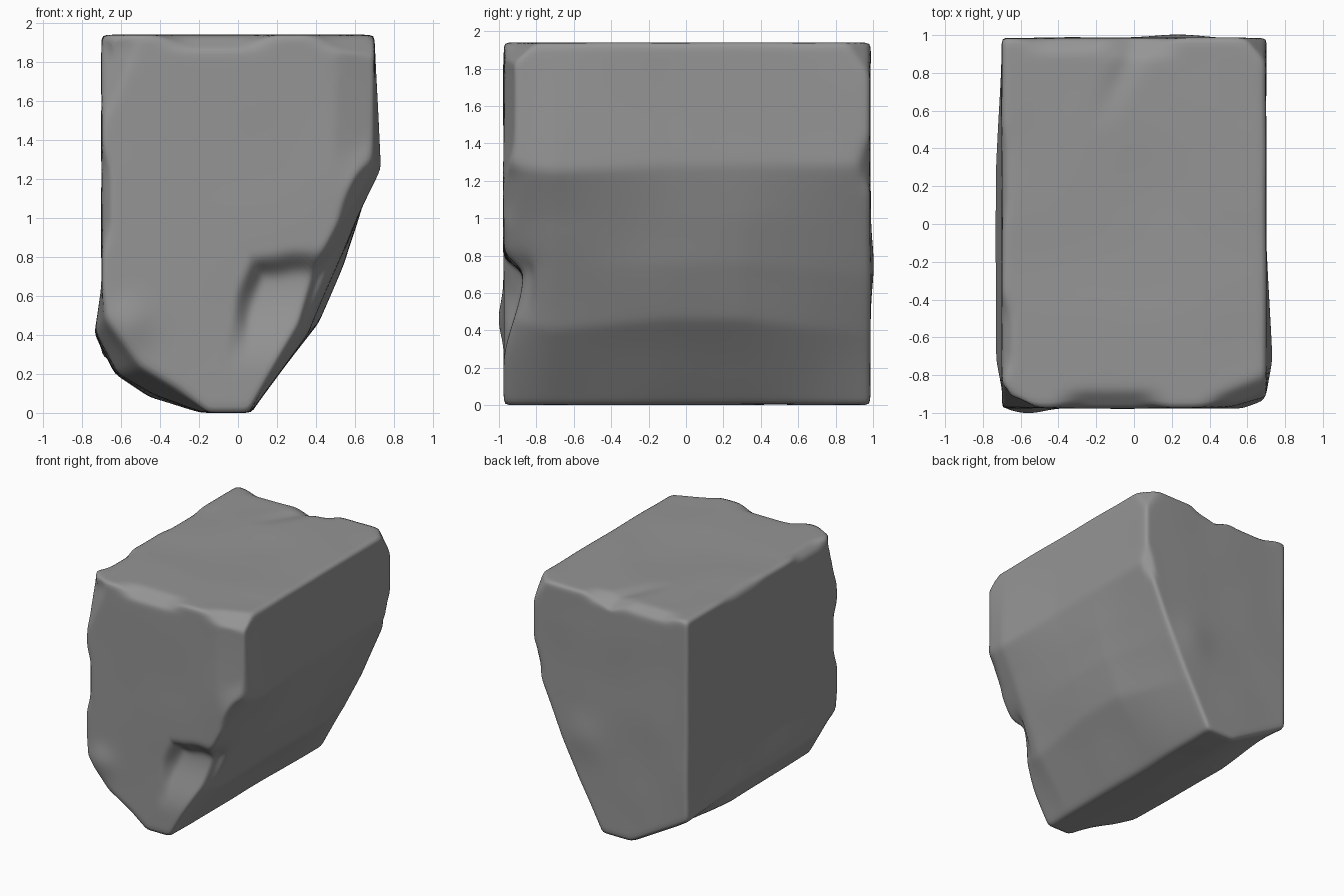
import bpy, bmesh, math
from mathutils import Vector, noise

if "Cube" in bpy.data.objects:
    bpy.data.objects.remove(bpy.data.objects["Cube"])

# Cross-sections (x, z) below the shared top corners, lofted from front to back
TOP = [(-0.7, 1.94), (0.7, 1.94)]
BACK = [(0.70, 1.28), (0.57, 0.99), (0.44, 0.70), (0.28, 0.38), (0.07, 0), (-0.19, 0),
        (-0.4, 0.12), (-0.58, 0.22), (-0.7, 0.29), (-0.7, 0.65)]
MID = [(0.70, 1.28), (0.62, 1.0), (0.54, 0.76), (0.41, 0.46), (0.06, 0), (-0.18, 0),
       (-0.45, 0.08), (-0.63, 0.2), (-0.735, 0.4), (-0.7, 0.65)]
NEAR = [(0.735, 1.25), (0.61, 1.0), (0.5, 0.74), (0.36, 0.40), (0.06, 0), (-0.17, 0),
        (-0.43, 0.09), (-0.62, 0.2), (-0.735, 0.42), (-0.7, 0.65)]
FRONT = [(0.69, 1.28), (0.52, 0.98), (0.40, 0.76), (0.31, 0.45), (0.05, 0), (-0.15, 0),
         (-0.3, 0.12), (-0.5, 0.24), (-0.68, 0.48), (-0.7, 0.65)]
SECTIONS = [(-0.975, FRONT), (-0.72, NEAR), (-0.1, MID), (0.3, MID), (0.985, BACK)]
STEP = 0.028

# Edge chips: point on cutting plane, outward normal, reach
CHIPS = [
    ((-0.12, -0.93, 1.90), (0, -0.8, 1.0), 0.34),
    ((0.60, -0.88, 1.90), (0.3, -0.7, 0.8), 0.32),
    ((0.58, -0.95, 1.60), (0.3, -1, 0), 0.48),
    ((-0.64, -0.93, 1.74), (-0.7, -1, 0.3), 0.32),
    ((-0.67, -0.95, 1.1), (-1, -0.8, 0), 0.3),
    ((0.60, -0.93, 1.14), (0.7, -0.6, -0.3), 0.22),
    ((0.02, 0.93, 1.91), (0, 0.6, 1), 0.25),
    ((-0.35, 0.95, 1.91), (0, 0.8, 1), 0.3),
    ((0.67, 0.93, 1.87), (0.8, 0.7, 0.5), 0.24),
    ((0.67, 0.95, 1.29), (0.7, 0.7, -0.2), 0.18),
    ((-0.67, -0.60, 1.91), (-1, 0, 1), 0.25),
    ((-0.68, 0.25, 1.925), (-1, 0, 1), 0.3),
]
CHIPS = [(Vector(c), Vector(n).normalized(), r) for c, n, r in CHIPS]


def ease(t):
    t = max(0.0, min(1.0, t))
    return t * t * (3 - 2 * t)


def weather(x, y, z):
    p = Vector((x, y, z))
    for c, n, r in CHIPS:
        d = (p - c).dot(n)
        if d > 0:
            p -= n * d * ease(1.7 * (1 - (p - c).length / r))
    # Gouge low on the right of the front face
    wob = 0.03 * noise.noise(p * 6)
    left = p.x - (-0.07 + 0.27 * (p.z - 0.38)) + wob
    top = 0.83 + 0.1 * (p.x - 0.25) - p.z + wob
    cut = ease(min(left, top) / 0.12) * ease((p.z - 0.2) / 0.5)
    p.y += 0.10 * cut * ease((-0.78 - p.y) / 0.17)
    # Shallow bulges on front and back
    if p.y < -0.9:
        p.y -= 0.03 * math.exp(-((p.x + 0.56) ** 2 + (p.z - 0.46) ** 2) / 0.012)
    if p.y > 0.9:
        p.y += 0.02 * math.exp(-((p.x - 0.25) ** 2 + (p.z - 0.75) ** 2) / 0.03)
    # Crease and dish in the top
    if p.z > 1.85:
        t = max(0.0, min(1.0, (p.y - 0.5) / 0.42))
        p.z -= 0.03 * t * math.exp(-((p.x + 0.2 - 0.2 * t) / 0.06) ** 2)
        p.z -= 0.012 * math.exp(-(p.x ** 2 + p.y ** 2) / 0.12)
    # Gentle overall roughness
    p += 0.006 * noise.noise_vector(p * 2.2)
    p.z = max(0.0, min(1.94, p.z))
    return p


# Fine outlines with matching point counts
mid = [Vector(q) for q in TOP + MID]
COUNTS = [max(2, round((mid[(i + 1) % len(mid)] - q).length / STEP)) for i, q in enumerate(mid)]


def outline(profile):
    pts = [Vector(q) for q in TOP + profile]
    return [pts[i].lerp(pts[(i + 1) % len(pts)], k / n)
            for i, n in enumerate(COUNTS) for k in range(n)]


# Loft of the sides, then concentric rings closing each end
loft = []
dense = [(y, outline(prof)) for y, prof in SECTIONS]
for (y0, a), (y1, b) in zip(dense, dense[1:]):
    n = round((y1 - y0) / STEP)
    loft += [(y0 + (y1 - y0) * k / n, [p.lerp(q, k / n) for p, q in zip(a, b)]) for k in range(n)]
loft.append(dense[-1])
centre = Vector((-0.05, 1.1))
RINGS = 34


def cap(y, ring):
    return [(y, [centre.lerp(p, k / RINGS) for p in ring]) for k in range(1, RINGS)]


layers = cap(*loft[0]) + loft + cap(*loft[-1])[::-1]

bm = bmesh.new()
grid = [[bm.verts.new(weather(p.x, y, p.y)) for p in ring] for y, ring in layers]
size = len(grid[0])
for a, b in zip(grid, grid[1:]):
    for i in range(size):
        j = (i + 1) % size
        bm.faces.new((a[i], a[j], b[j], b[i]))
for ring, y in ((grid[0], -0.975), (grid[-1], 0.985)):
    tip = bm.verts.new(weather(centre.x, y, centre.y))
    for i in range(size):
        bm.faces.new((ring[i], ring[(i + 1) % size], tip))

# Soften the broken edges and shade smooth
for _ in range(3):
    bmesh.ops.smooth_vert(bm, verts=bm.verts, factor=0.5,
                          use_axis_x=True, use_axis_y=True, use_axis_z=True)
bmesh.ops.recalc_face_normals(bm, faces=bm.faces)
for f in bm.faces:
    f.smooth = True
mesh = bpy.data.meshes.new("rock_block")
bm.to_mesh(mesh)
bm.free()
rock = bpy.data.objects.new("rock_block", mesh)
bpy.context.collection.objects.link(rock)

# Dark grey stone
stone = bpy.data.materials.new("dark_stone")
stone.diffuse_color = (0.3, 0.3, 0.3, 1)
stone.use_nodes = True
stone.node_tree.nodes["Principled BSDF"].inputs["Base Color"].default_value = stone.diffuse_color
mesh.materials.append(stone)
